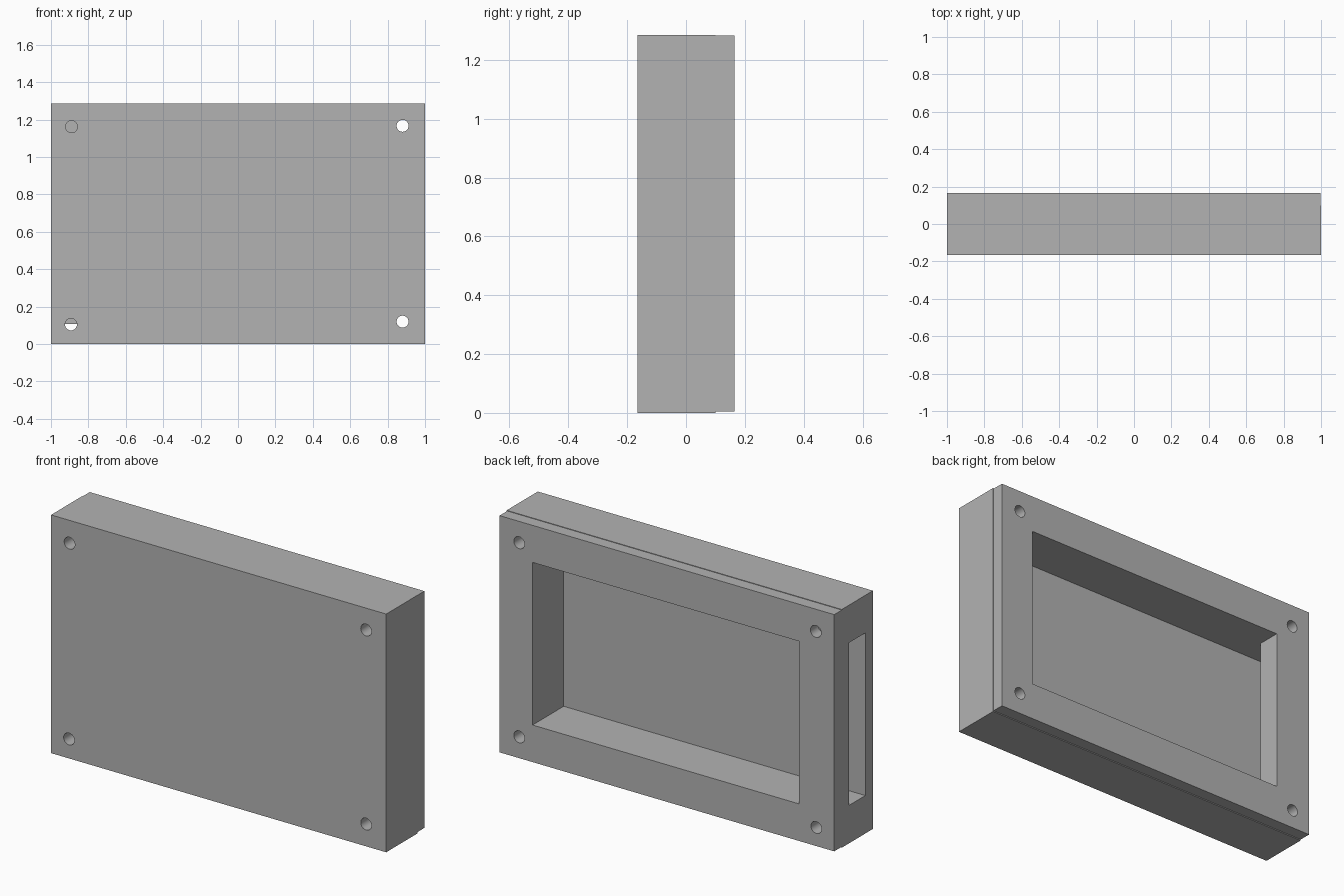
import bpy
import math

if "Cube" in bpy.data.objects:
    bpy.data.objects.remove(bpy.data.objects["Cube"], do_unlink=True)

grey = bpy.data.materials.new("plain grey")
grey.use_nodes = True
colour = (0.45, 0.45, 0.45, 1)
grey.diffuse_color = colour
grey.node_tree.nodes["Principled BSDF"].inputs["Base Color"].default_value = colour


def box(name, low, high):
    """Box between two opposite corners."""
    bpy.ops.mesh.primitive_cube_add(size=1)
    ob = bpy.context.object
    ob.name = name
    ob.location = [(a + b) / 2 for a, b in zip(low, high)]
    ob.scale = [b - a for a, b in zip(low, high)]
    bpy.ops.object.transform_apply(location=True, scale=True)
    ob.data.materials.append(grey)
    return ob


def bore(x, z, low, high):
    """Cylinder along y, used to drill a screw hole."""
    bpy.ops.mesh.primitive_cylinder_add(
        vertices=32, radius=0.032, depth=high - low,
        location=(x, (low + high) / 2, z), rotation=(math.pi / 2, 0, 0))
    ob = bpy.context.object
    ob.data.materials.append(grey)
    return ob


def cut(target, cutter):
    cutter.hide_render = True
    mod = target.modifiers.new("cut", "BOOLEAN")
    mod.operation = "DIFFERENCE"
    mod.solver = "EXACT"
    mod.object = cutter
    bpy.ops.object.select_all(action="DESELECT")
    bpy.context.view_layer.objects.active = target
    target.select_set(True)
    bpy.ops.object.modifier_apply(modifier=mod.name)
    bpy.data.objects.remove(cutter, do_unlink=True)


FRONT, SEAM, BACK = -0.165, 0.1, 0.165
FLOOR, BAR = -0.1, 0.04
LOW, HIGH = 0.205, 1.082

# Main tray, and a back frame that is very slightly smaller
tray = box("tray", (-1, FRONT, 0), (1, SEAM, 1.285))
frame = box("back_frame", (-1, SEAM, 0.005), (0.997, BACK, 1.282))

# Cavity, side slot and the window in the frame
cut(tray, box("cavity", (-0.79, FLOOR, LOW), (0.8, 0.3, HIGH)))
cut(tray, box("slot", (-1.2, FLOOR, LOW), (-0.7, BAR, HIGH)))
cut(frame, box("window", (-0.79, 0, LOW), (0.8, 0.3, HIGH)))

# Screw holes; the upper one beside the slot is blind
for x, z, blind in ((-0.89, 1.162, True), (-0.893, 0.105, False),
                    (0.88, 1.167, False), (0.88, 0.12, False)):
    cut(tray, bore(x, z, -0.3, BAR if blind else 0.3))
    cut(frame, bore(x, z, 0, 0.3))

# Ledge that half blocks the lower hole beside the slot
box("hole_ledge", (-0.93, BAR, 0.108), (-0.856, 0.095, 0.14))

for ob in (tray, frame):
    bpy.ops.object.select_all(action="DESELECT")
    ob.select_set(True)
    bpy.context.view_layer.objects.active = ob
    bpy.ops.object.shade_smooth_by_angle(angle=math.radians(30))
